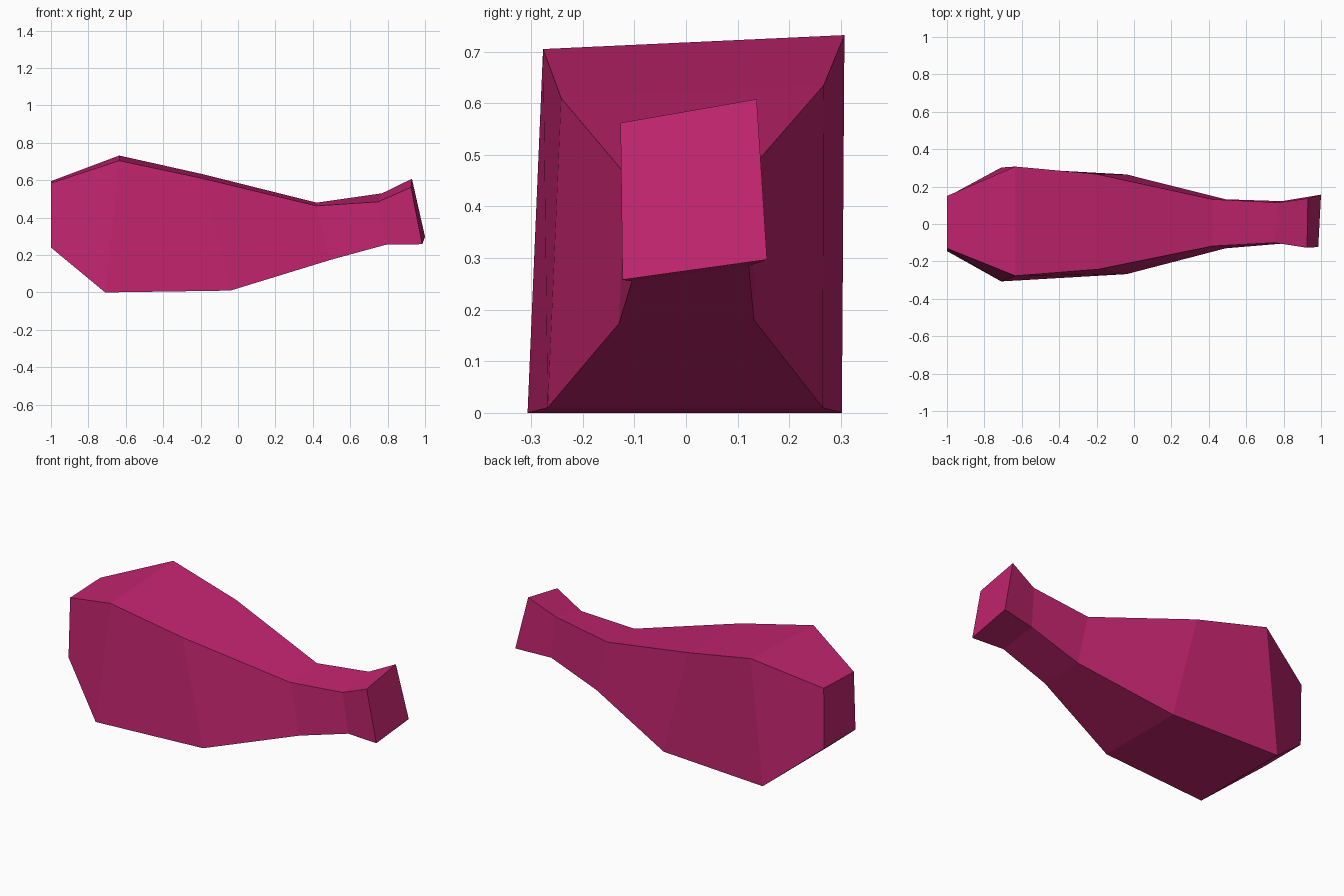
import bpy
import bmesh

cube = bpy.data.objects.get("Cube")
if cube:
    bpy.data.objects.remove(cube, do_unlink=True)

# Single flat colour
pink = bpy.data.materials.new("raspberry pink")
pink.use_nodes = True
colour = (0.54, 0.018, 0.157, 1.0)
pink.diffuse_color = colour
pink.node_tree.nodes["Principled BSDF"].inputs["Base Color"].default_value = colour

# Four-sided rings from the thick end to the flared tip:
# front bottom, back bottom, back top, front top
rings = [
    [(-1.0, -0.145, 0.24), (-1.0, 0.145, 0.24), (-1.0, 0.15, 0.595), (-1.0, -0.13, 0.585)],
    [(-0.71, -0.307, 0.0), (-0.71, 0.302, 0.0), (-0.635, 0.307, 0.732), (-0.635, -0.277, 0.705)],
    [(-0.04, -0.268, 0.01), (-0.04, 0.265, 0.01), (-0.2, 0.267, 0.635), (-0.19, -0.242, 0.61)],
    [(0.49, -0.13, 0.173), (0.49, 0.132, 0.18), (0.42, 0.132, 0.48), (0.42, -0.118, 0.463)],
    [(0.79, -0.105, 0.255), (0.79, 0.122, 0.285), (0.77, 0.115, 0.53), (0.75, -0.1, 0.485)],
    [(0.985, -0.123, 0.258), (1.0, 0.157, 0.297), (0.93, 0.137, 0.608), (0.925, -0.127, 0.562)],
]

# Tapered body: bridge neighbouring rings and cap both ends
bm = bmesh.new()
loops = [[bm.verts.new(p) for p in ring] for ring in rings]
for a, b in zip(loops, loops[1:]):
    for i in range(4):
        j = (i + 1) % 4
        bm.faces.new((a[i], a[j], b[j], b[i]))
bm.faces.new(loops[0])
bm.faces.new(loops[-1])
bmesh.ops.recalc_face_normals(bm, faces=bm.faces)

mesh = bpy.data.meshes.new("tapered_body")
bm.to_mesh(mesh)
bm.free()
mesh.materials.append(pink)
body = bpy.data.objects.new("tapered_body", mesh)
bpy.context.collection.objects.link(body)
